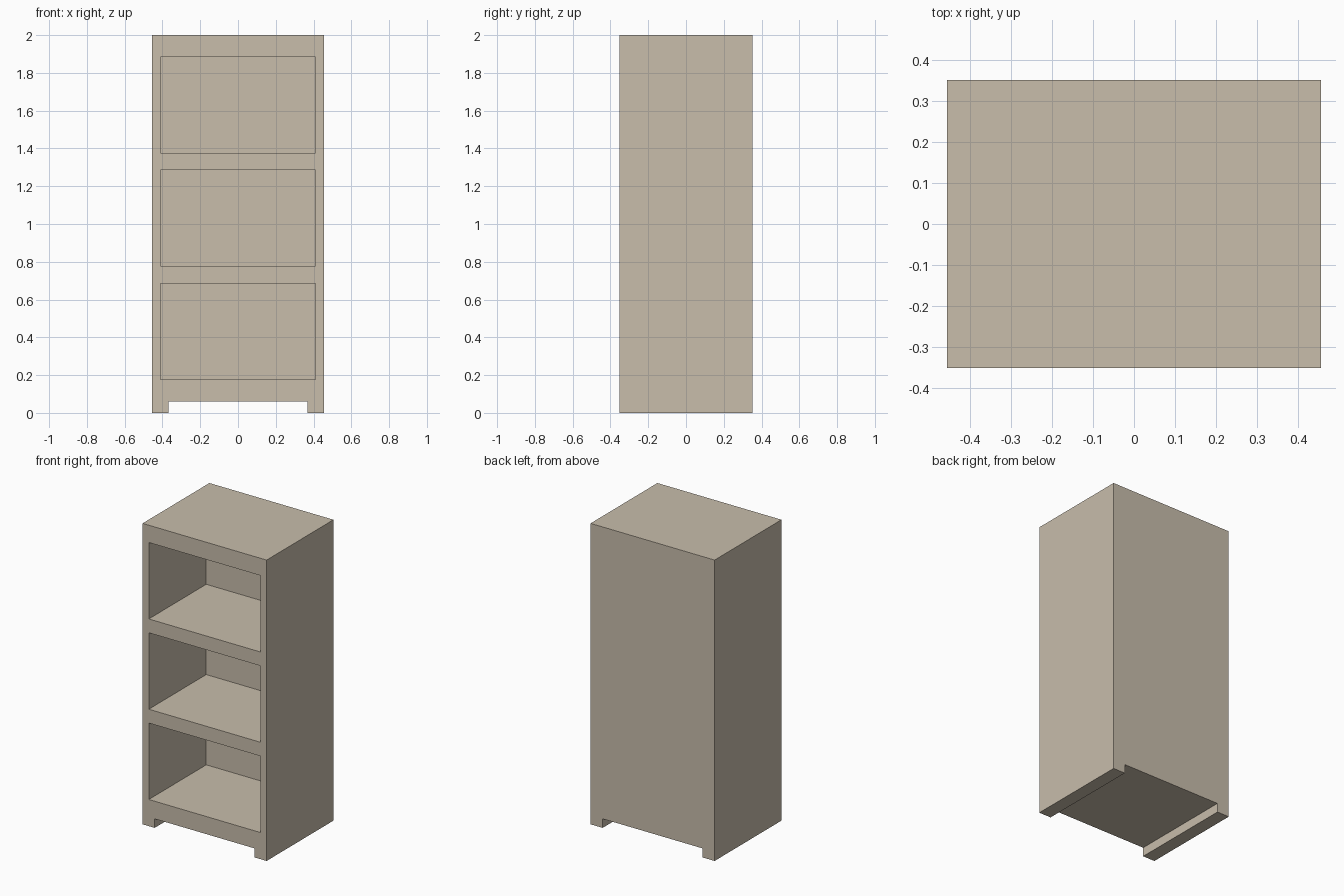
import bpy
import bmesh

if "Cube" in bpy.data.objects:
    bpy.data.objects.remove(bpy.data.objects["Cube"])

HALF_W, HALF_D, HEIGHT = 0.456, 0.351, 2.0
FOOT_IN, FOOT_H = 0.367, 0.06
OPEN_HALF_W, OPEN_H, OPEN_BACK = 0.41, 0.508, 0.252
OPEN_BOTTOMS = (0.177, 0.777, 1.377)


def extrude_profile(name, points, y0, y1):
    """Extrude an x/z outline along y into a closed solid."""
    bm = bmesh.new()
    face = bm.faces.new([bm.verts.new((x, y0, z)) for x, z in points])
    result = bmesh.ops.extrude_face_region(bm, geom=[face])
    moved = [v for v in result["geom"] if isinstance(v, bmesh.types.BMVert)]
    bmesh.ops.translate(bm, verts=moved, vec=(0, y1 - y0, 0))
    bmesh.ops.recalc_face_normals(bm, faces=bm.faces)
    mesh = bpy.data.meshes.new(name)
    bm.to_mesh(mesh)
    bm.free()
    obj = bpy.data.objects.new(name, mesh)
    bpy.context.collection.objects.link(obj)
    return obj


# Weathered grey-brown wood
wood = bpy.data.materials.new("wood")
wood.diffuse_color = (0.58, 0.51, 0.41, 1)
wood.use_nodes = True
wood.node_tree.nodes["Principled BSDF"].inputs["Base Color"].default_value = wood.diffuse_color

# Cabinet body with the two full-depth runner feet in its outline
right_half = [(FOOT_IN, FOOT_H), (FOOT_IN, 0), (HALF_W, 0), (HALF_W, HEIGHT)]
outline = right_half + [(-x, z) for x, z in reversed(right_half)]
cabinet = extrude_profile("bookcase_body", outline, -HALF_D, HALF_D)
cabinet.data.materials.append(wood)

# Three shelf compartments, open at the front and closed at the back
for i, z in enumerate(OPEN_BOTTOMS):
    w, top = OPEN_HALF_W, z + OPEN_H
    cutter = extrude_profile(f"compartment_cutter_{i + 1}",
                             [(-w, z), (w, z), (w, top), (-w, top)],
                             -HALF_D - 0.1, OPEN_BACK)
    cutter.data.materials.append(wood)
    cutter.hide_render = True
    cutter.hide_set(True)
    cut = cabinet.modifiers.new(f"compartment_{i + 1}", "BOOLEAN")
    cut.operation = "DIFFERENCE"
    cut.solver = "EXACT"
    cut.object = cutter
